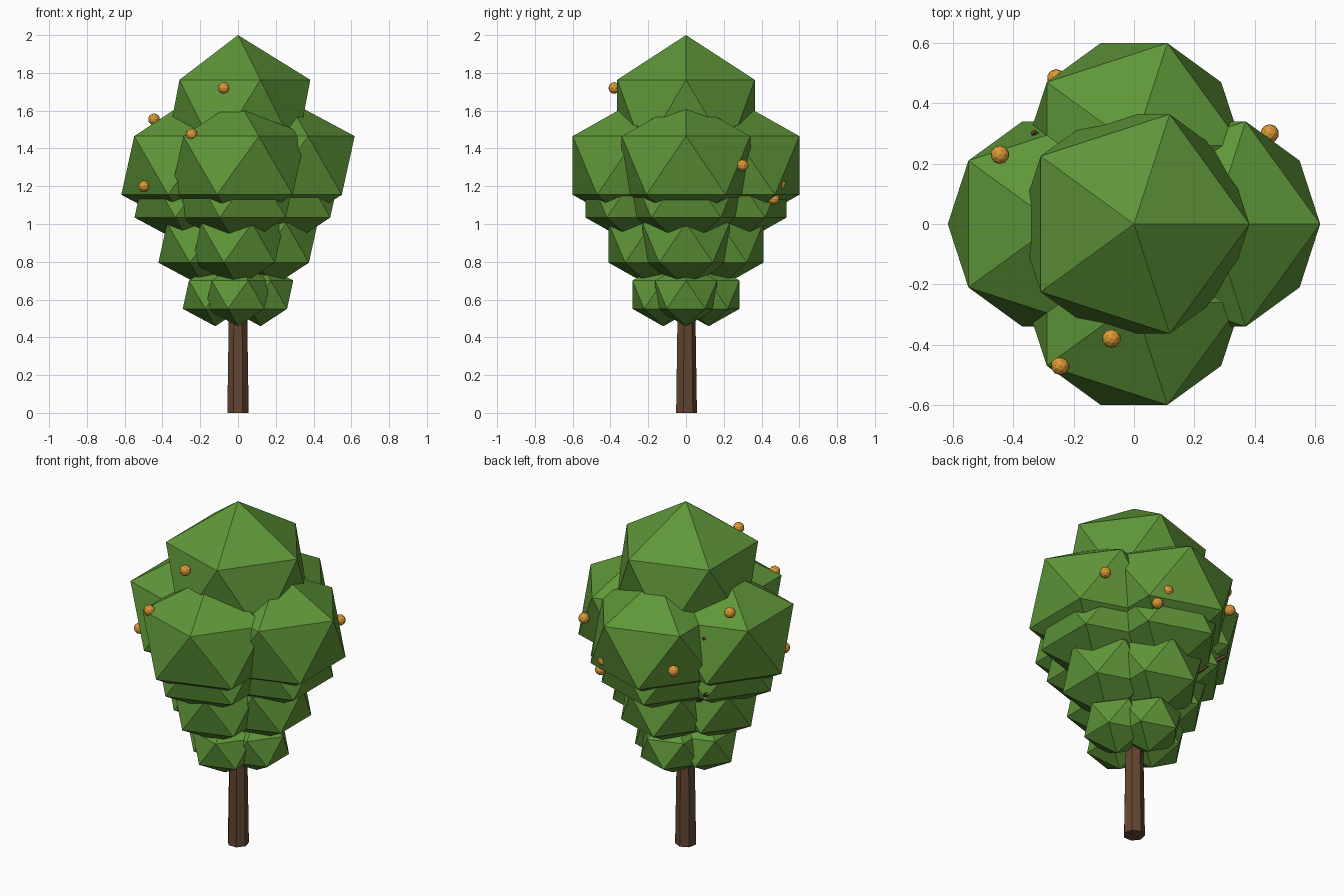
import bpy, bmesh
from mathutils import Vector, Matrix

if "Cube" in bpy.data.objects:
    bpy.data.objects.remove(bpy.data.objects["Cube"])


def material(name, rgb):
    m = bpy.data.materials.new(name)
    m.diffuse_color = (*rgb, 1)
    m.use_nodes = True
    m.node_tree.nodes["Principled BSDF"].inputs["Base Color"].default_value = m.diffuse_color
    return m


LEAF = material("leaf_green", (0.115, 0.305, 0.04))
BARK = material("bark_brown", (0.125, 0.062, 0.032))
FRUIT = material("fruit_orange", (0.72, 0.32, 0.035))


def finish(name, bm, mat):
    me = bpy.data.meshes.new(name)
    bm.to_mesh(me)
    bm.free()
    me.materials.append(mat)
    ob = bpy.data.objects.new(name, me)
    bpy.context.collection.objects.link(ob)
    return ob


def ball(name, loc, r, rz, sub, mat):
    bm = bmesh.new()
    bmesh.ops.create_icosphere(bm, subdivisions=sub, radius=1,
                               matrix=Matrix.Translation(loc) @ Matrix.Diagonal((r, r, rz, 1)))
    return finish(name, bm, mat)


def limb(name, a, b, r1, r2, sides):
    # tapered flat-sided limb between two points, first corner towards +y
    a, b = Vector(a), Vector(b)
    d = b - a
    rot = Matrix() if d.x == d.y == 0 else d.to_track_quat('Z', 'Y').to_matrix().to_4x4()
    bm = bmesh.new()
    bmesh.ops.create_cone(bm, cap_ends=True, segments=sides, radius1=r1, radius2=r2,
                          depth=d.length)
    v = max(bm.verts, key=lambda p: (round(p.co.y, 4), -p.co.z))
    turn = Vector((v.co.x, v.co.y)).angle_signed(Vector((0, 1)))
    bm.transform(Matrix.Translation((a + b) / 2) @ rot @ Matrix.Rotation(-turn, 4, 'Z'))
    return finish(name, bm, BARK)


# trunk and the branches whose tips poke out between the leaf clumps
limb("trunk", (0, 0, 0), (0, 0, 1.4), 0.058, 0.036, 7)
for i, tip in enumerate([(-0.335, 0.305, 1.405), (-0.36, 0.32, 1.09)]):
    limb(f"branch_{i + 1}", (0, 0, tip[2] - 0.3), tip, 0.03, 0.01, 5)

# crown: one top clump, then four tiers of four clumps (offset, radius, height)
ball("crown_top", (0, 0, 1.572), 0.428, 0.428, 1, LEAF)
tiers = [(0.26, 0.40, 1.31), (0.235, 0.35, 1.17), (0.18, 0.27, 0.90), (0.12, 0.193, 0.626)]
for t, (off, r, z) in enumerate(tiers):
    for side, (dx, dy) in {"right": (1, 0), "back": (0, 1), "left": (-1, 0), "front": (0, -1)}.items():
        ball(f"leaf_tier_{t + 1}_{side}", (dx * off, dy * off, z), r, r * 0.867, 1, LEAF)

# small round fruits sitting on the leaves
fruits = [(-0.075, -0.38, 1.72), (-0.445, 0.23, 1.555), (-0.245, -0.47, 1.475),
          (0.45, 0.30, 1.31), (-0.258, 0.483, 1.26), (-0.497, -0.20, 1.20),
          (0.227, 0.465, 1.132), (0.185, 0.498, 1.21)]
for i, p in enumerate(fruits):
    ball(f"fruit_{i + 1}", p, 0.031, 0.031, 2, FRUIT)
